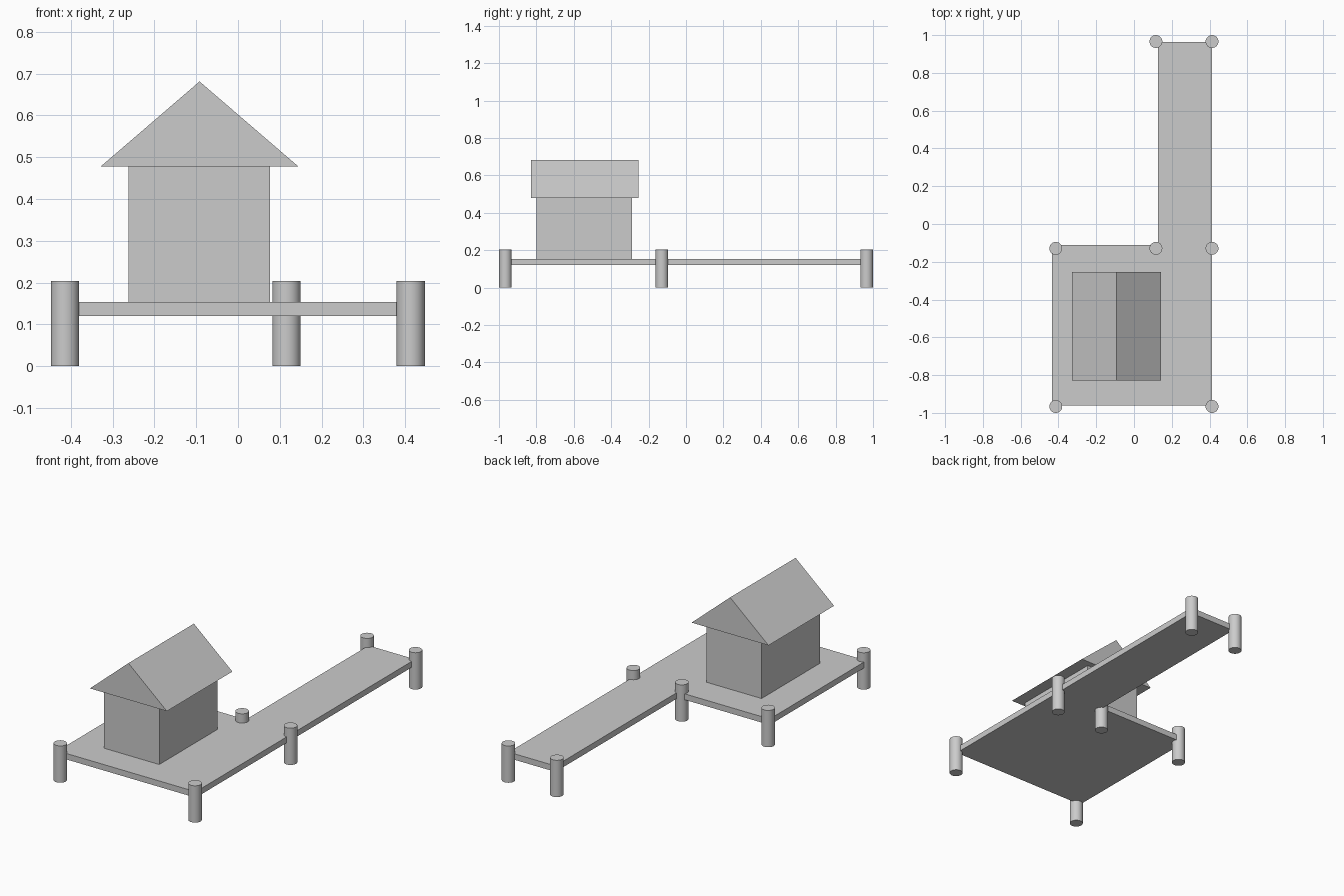
import bpy, bmesh
from mathutils import Vector

if "Cube" in bpy.data.objects:
    bpy.data.objects.remove(bpy.data.objects["Cube"])


def extrude_profile(name, profile, offset):
    """Solid made by sweeping a flat outline along an offset."""
    bm = bmesh.new()
    face = bm.faces.new([bm.verts.new(p) for p in profile])
    ext = bmesh.ops.extrude_face_region(bm, geom=[face], use_keep_orig=True)
    verts = [g for g in ext["geom"] if isinstance(g, bmesh.types.BMVert)]
    bmesh.ops.translate(bm, verts=verts, vec=Vector(offset))
    bmesh.ops.recalc_face_normals(bm, faces=bm.faces)
    mesh = bpy.data.meshes.new(name)
    bm.to_mesh(mesh)
    bm.free()
    obj = bpy.data.objects.new(name, mesh)
    bpy.context.collection.objects.link(obj)
    return obj


# L-shaped deck with walkway
z0, z1 = 0.12, 0.153
deck = [(-0.435, -0.96), (0.413, -0.96), (0.413, 0.963),
        (0.127, 0.963), (0.127, -0.112), (-0.435, -0.112)]
extrude_profile("deck", [(x, y, z0) for x, y in deck], (0, 0, z1 - z0))

# Hut walls
wall_top = 0.478
walls = [(-0.262, -0.80), (0.077, -0.80), (0.077, -0.288), (-0.262, -0.288)]
extrude_profile("hut_walls", [(x, y, z1) for x, y in walls], (0, 0, wall_top - z1))

# Gable roof
gable = [(-0.328, wall_top), (0.144, wall_top), (-0.092, 0.681)]
extrude_profile("hut_roof", [(x, -0.829, z) for x, z in gable], (0, 0.574, 0))

# Round posts
left, inner, right = -0.414, 0.116, 0.413
front, middle, back = -0.966, -0.129, 0.966
posts = [(left, front), (right, front), (left, middle), (inner, middle),
         (right, middle), (inner, back), (right, back)]
for i, (x, y) in enumerate(posts, 1):
    bpy.ops.mesh.primitive_cylinder_add(vertices=32, radius=0.034, depth=0.204,
                                        location=(x, y, 0.102))
    bpy.context.object.name = f"post_{i}"
    bpy.ops.object.shade_smooth_by_angle()
